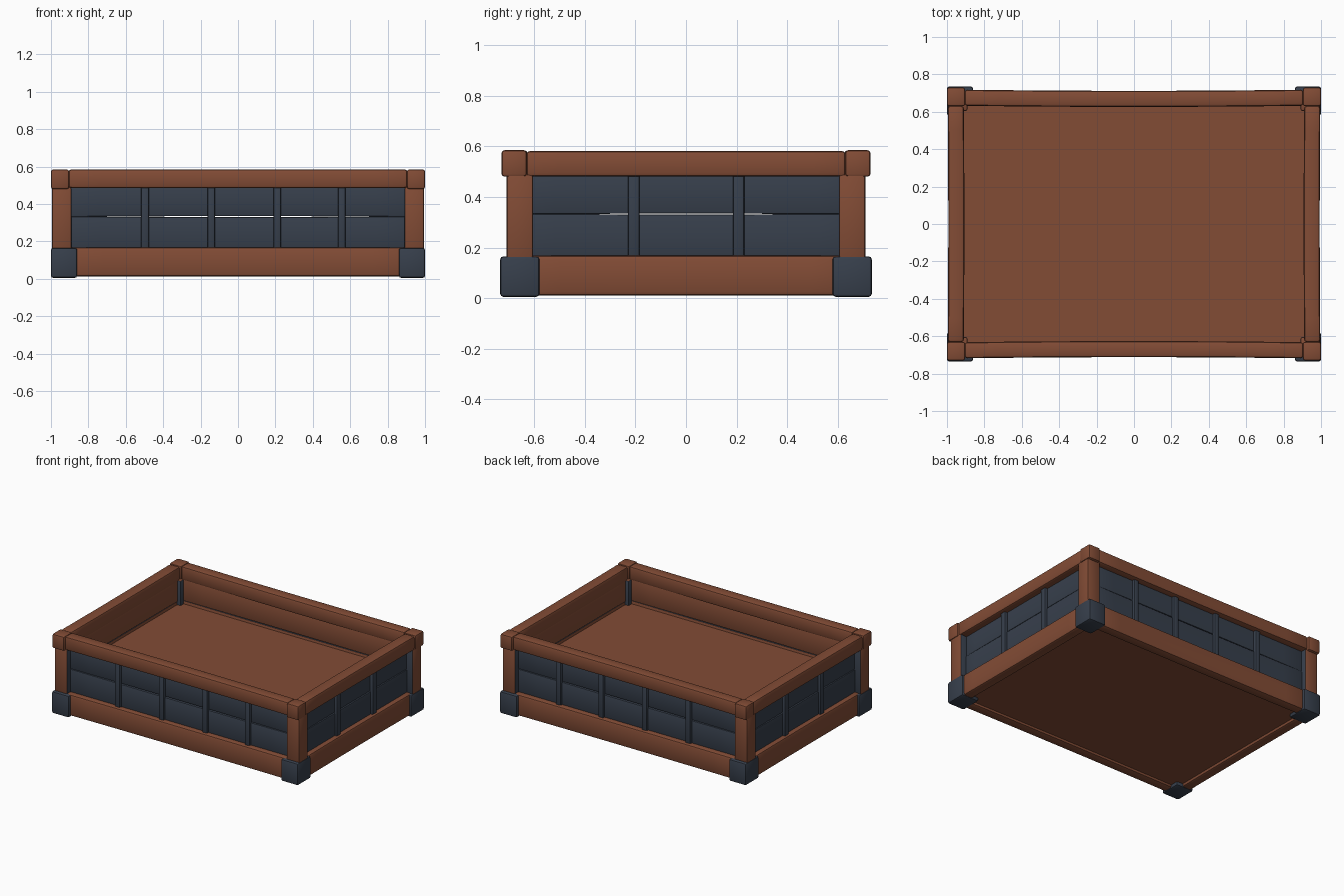
import bpy, bmesh, math
from mathutils import Vector

if "Cube" in bpy.data.objects:
    bpy.data.objects.remove(bpy.data.objects["Cube"])


def material(name, rgb):
    m = bpy.data.materials.new(name)
    m.diffuse_color = (*rgb, 1)
    m.use_nodes = True
    m.node_tree.nodes["Principled BSDF"].inputs["Base Color"].default_value = m.diffuse_color
    return m


wood = material("brown wood", (0.225, 0.072, 0.036))
iron = material("dark slate", (0.038, 0.05, 0.072))


def bar(name, a, b, mats, bevel=0.01, bow=None, rule=None, seg=2):
    """Bevelled box between corners a and b; bow = (axis, amount) bends it along its length."""
    lo = Vector([min(p, q) for p, q in zip(a, b)])
    hi = Vector([max(p, q) for p, q in zip(a, b)])
    mid, size = (lo + hi) / 2, hi - lo
    bm = bmesh.new()
    bmesh.ops.create_cube(bm, size=1)
    for v in bm.verts:
        v.co = Vector([c * s for c, s in zip(v.co, size)])
    if bevel:
        bmesh.ops.bevel(bm, geom=bm.edges[:], offset=bevel, segments=seg,
                        profile=0.5, affect='EDGES')
    if bow:
        length = max(range(3), key=lambda i: size[i])
        normal = Vector([float(i == length) for i in range(3)])
        for k in range(1, 10):
            bmesh.ops.bisect_plane(bm, geom=bm.verts[:] + bm.edges[:] + bm.faces[:],
                                   plane_co=normal * size[length] * (k / 10 - 0.5),
                                   plane_no=normal)
        for v in bm.verts:
            t = 2 * v.co[length] / size[length]
            v.co[bow[0]] += bow[1] * (1 - t * t)
    bm.normal_update()
    for f in bm.faces:
        f.smooth = True
        if rule:
            f.material_index = int(rule(f.normal))
    me = bpy.data.meshes.new(name)
    bm.to_mesh(me)
    bm.free()
    for m in mats:
        me.materials.append(m)
    me.set_sharp_from_angle(angle=math.radians(35))
    ob = bpy.data.objects.new(name, me)
    ob.location = mid
    bpy.context.collection.objects.link(ob)
    return ob


# Raised floor
bar("floor", (-0.93, -0.66, 0.03), (0.93, 0.66, 0.31), [wood], bevel=0)

# Corners: foot block, post (dark on its inner faces) and cap
for sx in (-1, 1):
    for sy in (-1, 1):
        tag = ("left" if sx < 0 else "right") + ("_front" if sy < 0 else "_back")
        bar("foot_" + tag, (sx * 0.86, sy * 0.58, 0.005), (sx, sy * 0.735, 0.165), [iron], 0.012)
        bar("post_" + tag, (sx * 0.89, sy * 0.605, 0.15), (sx * 0.994, sy * 0.71, 0.49),
            [wood, iron], 0.01,
            rule=lambda n, sx=sx, sy=sy: n.x * sx < -0.5 or n.y * sy < -0.5)
        bar("cap_" + tag, (sx * 0.903, sy * 0.63, 0.48), (sx, sy * 0.73, 0.585), [wood], 0.012)

# Front and back walls
for s, tag in ((-1, "front"), (1, "back")):
    bar("bottom_rail_" + tag, (-0.9, s * 0.64, 0.012), (0.9, s * 0.715, 0.168), [wood],
        0.015, bow=(1, -s * 0.004))
    bar("top_rail_" + tag, (-0.906, s * 0.632, 0.485), (0.906, s * 0.718, 0.585), [wood],
        0.015, bow=(1, -s * 0.006))
    outward = lambda n, s=s: n.y * s > -0.5
    bar("lower_plank_" + tag, (-0.92, s * 0.642, 0.15), (0.92, s * 0.672, 0.333),
        [wood, iron], 0.006, bow=(2, -0.003), rule=outward)
    bar("upper_plank_" + tag, (-0.92, s * 0.64, 0.332), (0.92, s * 0.668, 0.495),
        [wood, iron], 0.006, bow=(2, 0.003), rule=outward)
    for i, x in enumerate((-0.497, -0.143, 0.21, 0.555)):
        bar(f"batten_{tag}_{i + 1}", (x - 0.021, s * 0.66, 0.155), (x + 0.021, s * 0.69, 0.492),
            [iron], 0.009)

# Left and right walls
for s, tag in ((-1, "left"), (1, "right")):
    bar("bottom_rail_" + tag, (s * 0.91, -0.62, 0.01), (s * 0.985, 0.62, 0.168), [wood],
        0.015, bow=(0, -s * 0.003))
    bar("top_rail_" + tag, (s * 0.91, -0.632, 0.48), (s * 0.996, 0.632, 0.582), [wood],
        0.015, bow=(0, -s * 0.003))
    outward = lambda n, s=s: n.x * s > -0.5
    bar("lower_plank_" + tag, (s * 0.917, -0.65, 0.15), (s * 0.947, 0.65, 0.333),
        [wood, iron], 0.006, bow=(2, -0.002), rule=outward)
    bar("upper_plank_" + tag, (s * 0.915, -0.65, 0.332), (s * 0.943, 0.65, 0.49),
        [wood, iron], 0.006, bow=(2, 0.002), rule=outward)
    for i, y in enumerate((-0.207, 0.208)):
        bar(f"batten_{tag}_{i + 1}", (s * 0.935, y - 0.023, 0.155), (s * 0.965, y + 0.023, 0.488),
            [iron], 0.009)
